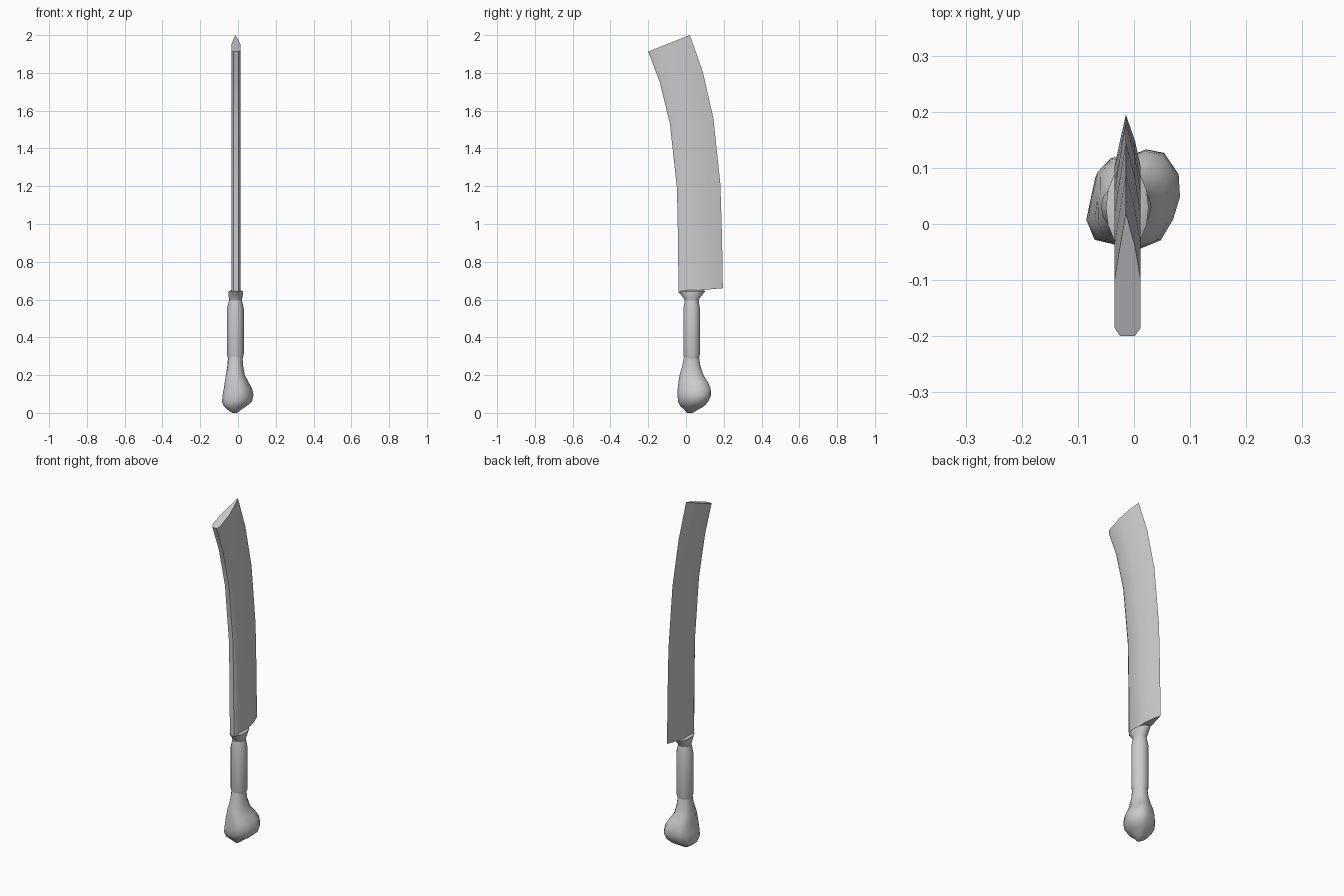
import bpy, bmesh, math

if "Cube" in bpy.data.objects:
    bpy.data.objects.remove(bpy.data.objects["Cube"])


def loft(name, rings, angle):
    """Skin a list of equal-length point rings and cap both ends."""
    bm = bmesh.new()
    vs = [[bm.verts.new(p) for p in r] for r in rings]
    n = len(vs[0])
    for a, b in zip(vs, vs[1:]):
        for i in range(n):
            j = (i + 1) % n
            bm.faces.new((a[i], a[j], b[j], b[i]))
    bm.faces.new(vs[0][::-1])
    bm.faces.new(vs[-1])
    bmesh.ops.recalc_face_normals(bm, faces=bm.faces)
    me = bpy.data.meshes.new(name)
    bm.to_mesh(me)
    bm.free()
    ob = bpy.data.objects.new(name, me)
    bpy.context.collection.objects.link(ob)
    bpy.ops.object.select_all(action='DESELECT')
    ob.select_set(True)
    bpy.context.view_layer.objects.active = ob
    bpy.ops.object.shade_smooth_by_angle(angle=math.radians(angle))
    return ob


N = 14
CIRCLE = [(math.cos(2 * math.pi * i / N), math.sin(2 * math.pi * i / N)) for i in range(N)]
# lumpy two-lobed knuckle outline, in a unit box
KNUCKLE = [(1, .05), (.97, .5), (.65, .93), (.25, 1), (-.1, .86), (-.5, .83), (-.8, .55),
           (-.9, .1), (-1, -.38), (-.82, -.82), (-.45, -.9), (.1, -1), (.58, -.82), (.85, -.4)]


def ring(z, x0, x1, y0, y1, k=0.0):
    """Ring filling the given x and y limits; k blends circle to knuckle."""
    return [((x0 + x1) / 2 + (x1 - x0) / 2 * (c[0] * (1 - k) + q[0] * k),
             (y0 + y1) / 2 + (y1 - y0) / 2 * (c[1] * (1 - k) + q[1] * k), z)
            for c, q in zip(CIRCLE, KNUCKLE)]


# bone pommel
loft("bone_pommel", [ring(*r) for r in [
    (0.0, -.03, -.005, .005, .035, .5),
    (.018, -.058, .018, -.01, .065, .8),
    (.035, -.075, .045, -.03, .095, 1),
    (.06, -.085, .074, -.042, .118, 1),
    (.095, -.081, .082, -.045, .133, 1),
    (.13, -.075, .074, -.044, .13, 1),
    (.165, -.071, .055, -.04, .115, .8),
    (.2, -.067, .036, -.035, .093, .5),
    (.25, -.057, .027, -.02, .077, .2),
    (.31, -.052, .023, -.01, .068)]], 60)

# grip sleeve
loft("grip", [ring(*r) for r in [
    (.285, -.052, .024, -.009, .069),
    (.31, -.059, .031, -.015, .075),
    (.55, -.059, .031, -.015, .075),
    (.595, -.048, .021, -.008, .068)]], 50)

# flared collar
loft("collar", [ring(*r) for r in [
    (.585, -.045, .018, -.005, .065),
    (.605, -.048, .022, -.012, .072),
    (.625, -.05, .026, -.028, .088),
    (.643, -.05, .026, -.044, .103),
    (.65, -.036, .013, -.034, .095)]], 45)

# curved blade: spine (y, z), edge (y, z), position of the bevel shoulder
ROWS = [(-.04, .64, .195, .66, .6), (-.042, .9, .191, .92, .5),
        (-.048, 1.19, .182, 1.21, .45), (-.085, 1.53, .145, 1.56, .45),
        (-.14, 1.755, .088, 1.81, .45), (-.2, 1.912, .02, 2.0, .45)]
CX = -.0115


def blade_ring(sy, sz, ey, ez, s):
    half = [(0, .013), (.07, .0235), (s, .0235), ((s + 1) / 2, .0135)]
    pts = [(CX - h, t) for t, h in half] + [(CX - .003, 1)]
    pts += [(CX + h, t) for t, h in reversed(half)]
    return [(x, sy + (ey - sy) * t, sz + (ez - sz) * t) for x, t in pts]


loft("blade", [blade_ring(*r) for r in ROWS], 40)
